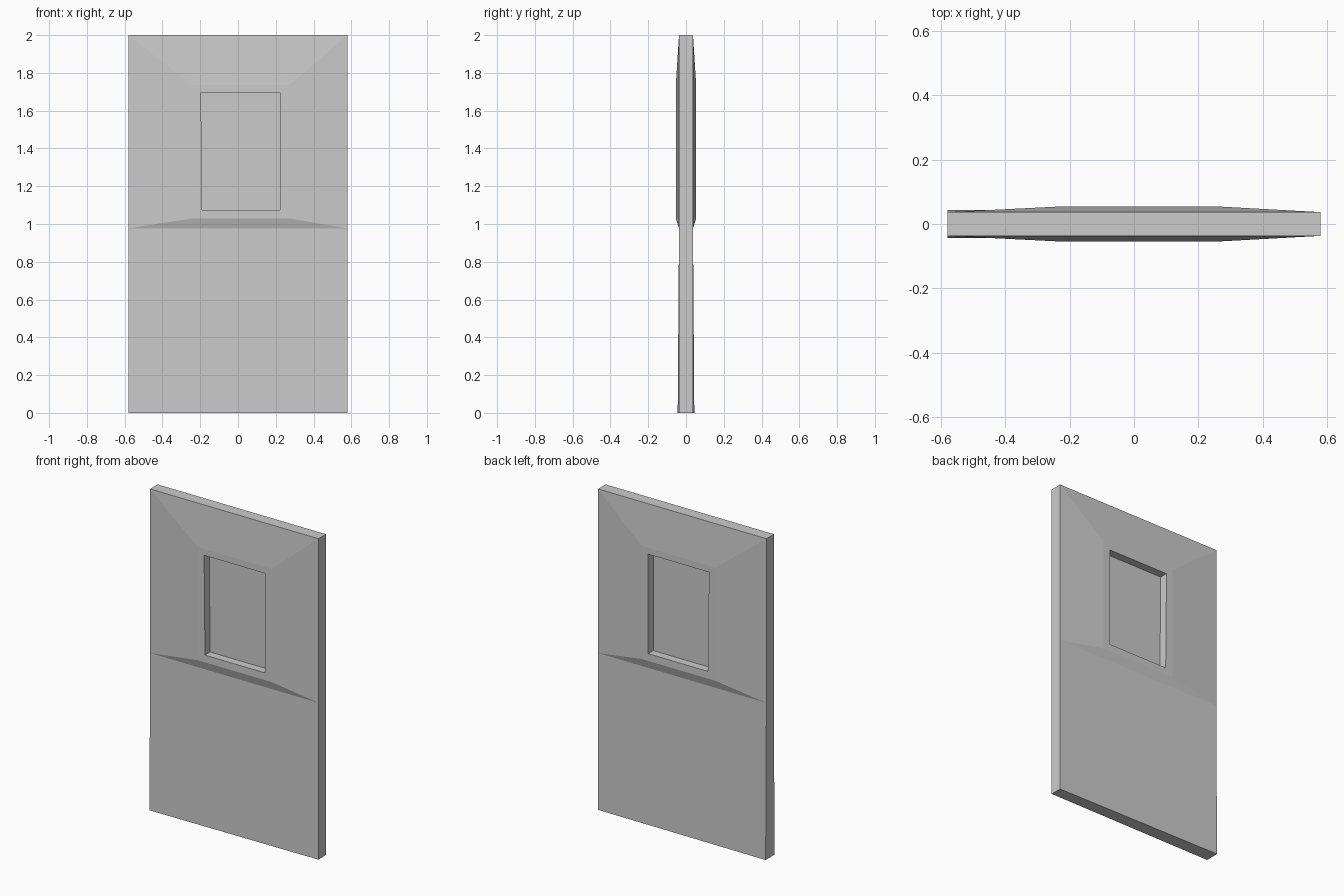
import bpy, bmesh

if "Cube" in bpy.data.objects:
    bpy.data.objects.remove(bpy.data.objects["Cube"])


def rect(x0, x1, z0, z1):
    """Corners: bottom left, bottom right, top right, top left."""
    return [(x0, z0), (x1, z0), (x1, z1), (x0, z1)]


# Nested outlines of the upper half with their distance from the mid plane
W, EDGE, RAISED, PANE = 0.58, 0.037, 0.054, 0.003
WINDOW = [(-0.19, 1.075), (0.223, 1.075), (0.223, 1.695), (-0.196, 1.695)]
RINGS = [
    (rect(-W, W, 0.977, 2.0), EDGE),          # door edge
    (rect(-0.24, 0.27, 1.03, 1.735), RAISED),  # raised panel
    (WINDOW, RAISED),                          # window rim
    (WINDOW, PANE),                            # recessed pane
]

bm = bmesh.new()


def build_side(s):
    """One face of the door; returns its outer boundary loop."""
    rings = [[bm.verts.new((x, s * y, z)) for x, z in pts] for pts, y in RINGS]
    for a, b in zip(rings, rings[1:]):
        for i in range(4):
            j = (i + 1) % 4
            bm.faces.new((a[i], a[j], b[j], b[i]))
    bm.faces.new(rings[-1])
    # Plain lower half, slightly thicker at the bottom left
    low_l = bm.verts.new((-W, s * 0.044, 0))
    low_r = bm.verts.new((W, s * EDGE, 0))
    bl, br, tr, tl = rings[0]
    bm.faces.new((low_l, low_r, br, bl))
    return [low_l, low_r, br, tr, tl, bl]


# Front and back faces joined by the rim
front, back = build_side(-1), build_side(1)
for i in range(6):
    j = (i + 1) % 6
    bm.faces.new((front[i], front[j], back[j], back[i]))
bmesh.ops.recalc_face_normals(bm, faces=bm.faces)

mesh = bpy.data.meshes.new("door_panel")
bm.to_mesh(mesh)
bm.free()
bpy.context.collection.objects.link(bpy.data.objects.new("door_panel", mesh))
